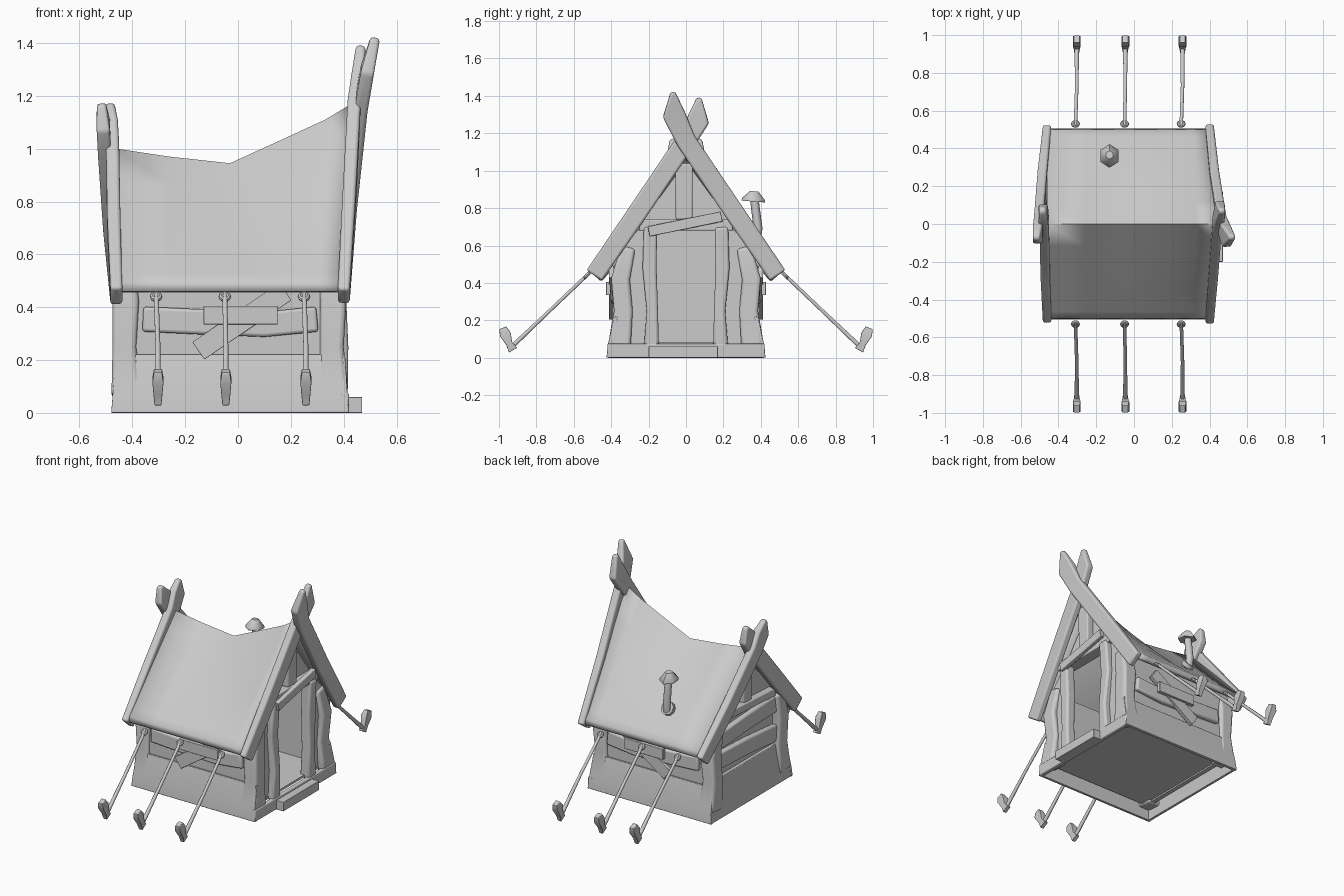
import bpy, bmesh, math
from mathutils import Vector

if "Cube" in bpy.data.objects:
    bpy.data.objects.remove(bpy.data.objects["Cube"])

GREY = (0.6, 0.6, 0.6, 1)
wood = bpy.data.materials.new("plain_grey")
wood.use_nodes = True
wood.diffuse_color = GREY
wood.node_tree.nodes["Principled BSDF"].inputs["Base Color"].default_value = GREY


def finish(name, bm, bevel=0, angle=50):
    bmesh.ops.recalc_face_normals(bm, faces=bm.faces)
    mesh = bpy.data.meshes.new(name)
    bm.to_mesh(mesh)
    bm.free()
    ob = bpy.data.objects.new(name, mesh)
    bpy.context.collection.objects.link(ob)
    mesh.materials.append(wood)
    if bevel:
        mod = ob.modifiers.new("soft_edges", "BEVEL")
        mod.width, mod.segments = bevel, 3
    bpy.ops.object.select_all(action="DESELECT")
    ob.select_set(True)
    bpy.context.view_layer.objects.active = ob
    bpy.ops.object.shade_smooth_by_angle(angle=math.radians(angle))
    return ob


def loft(name, path, sizes, sides=4, ref=(1, 0, 0), bevel=0, angle=50):
    """Sweep a box or round section along a path; sizes are full (ref, cross) widths."""
    bm = bmesh.new()
    pts = [Vector(p) for p in path]
    if len(sizes) == 1:
        sizes = sizes * len(pts)
    rings = []
    for i, p in enumerate(pts):
        t = (pts[min(i + 1, len(pts) - 1)] - pts[max(i - 1, 0)]).normalized()
        s = Vector(ref)
        s = (s - t * s.dot(t)).normalized()
        u = t.cross(s)
        grow = 0.5 * (math.sqrt(2) if sides == 4 else 1)
        a, b = sizes[i]
        ring = []
        for k in range(sides):
            ang = math.tau * (k + 0.5) / sides
            ring.append(bm.verts.new(p + s * math.cos(ang) * a * grow + u * math.sin(ang) * b * grow))
        rings.append(ring)
    for r, q in zip(rings, rings[1:]):
        for k in range(sides):
            j = (k + 1) % sides
            bm.faces.new((r[k], r[j], q[j], q[k]))
    bm.faces.new(rings[0])
    bm.faces.new(rings[-1])
    return finish(name, bm, bevel, angle)


def box(name, x0, x1, y0, y1, z0, z1, bevel=0.006):
    mid = (y0 + y1) / 2, (z0 + z1) / 2
    return loft(name, [(x0, *mid), (x1, *mid)], [(y1 - y0, z1 - z0)], ref=(0, 1, 0), bevel=bevel)


def plate(name, outline, x, depth):
    """Upright panel from a (y, z) outline."""
    bm = bmesh.new()
    face = bm.faces.new([bm.verts.new((x, y, z)) for y, z in outline])
    res = bmesh.ops.extrude_face_region(bm, geom=[face])
    verts = [v for v in res["geom"] if isinstance(v, bmesh.types.BMVert)]
    bmesh.ops.translate(bm, verts=verts, vec=(depth, 0, 0))
    return finish(name, bm)


# Sagging roof: ridge height by station, rolled eaves
bm = bmesh.new()
stations = [(-0.46, -0.46, 1.0), (-0.26, -0.26, 0.97), (-0.03, -0.03, 0.945),
            (0.2, 0.2, 1.05), (0.31, 0.33, 1.11), (0.39, 0.43, 1.17)]
rows = []
for eave_x, ridge_x, top in stations:
    half = [(0.505, 0.46), (0.5, 0.495), (0.465, 0.53)]
    half += [(0.465 * (1 - f), 0.53 + (top - 0.53) * f) for f in (0.25, 0.5, 0.75)]
    section = half + [(0, top)] + [(-y, z) for y, z in reversed(half)]
    rows.append([bm.verts.new((eave_x + (ridge_x - eave_x) * (z - 0.46) / (top - 0.46), y, z))
                 for y, z in section])
for a, b in zip(rows, rows[1:]):
    for k in range(len(a) - 1):
        bm.faces.new((a[k], a[k + 1], b[k + 1], b[k]))
roof = finish("roof", bm)
mod = roof.modifiers.new("thickness", "SOLIDIFY")
mod.thickness = 0.025
mod.offset = -1 if roof.data.polygons[0].normal.y > 0 else 1

# Crossed gable beams
slope = [(0.49, 0.44), (0.25, 0.79), (0.0, 1.16), (-0.065, 1.3), (-0.07, 1.42)]
low_slope = [(0.49, 0.44), (0.25, 0.71), (0.0, 1.0), (-0.05, 1.09), (-0.075, 1.17)]
widths = [(0.045, 0.1), (0.05, 0.105), (0.05, 0.105), (0.05, 0.12), (0.035, 0.025)]
for name, line, xs, side in (
        ("door_end_back_beam", slope, (0.4, 0.425, 0.465, 0.49, 0.52), 1),
        ("door_end_front_beam", slope, (0.4, 0.42, 0.44, 0.455, 0.465), -1),
        ("rear_end_back_beam", low_slope, (-0.46, -0.485, -0.505, -0.51, -0.517), 1),
        ("rear_end_front_beam", low_slope, (-0.46, -0.47, -0.475, -0.48, -0.485), -1)):
    drop = 0.03 if name == "door_end_front_beam" else 0
    path = [(x, side * y, z - (drop if y < 0 else 0)) for x, (y, z) in zip(xs, line)]
    loft(name, path, widths, bevel=0.012)

# Hollow room: rear wall, door-end gable, side walls and floor
plate("rear_end_wall", [(-0.36, 0.06), (0.36, 0.06), (0.36, 0.57), (0, 0.92), (-0.36, 0.57)], -0.42, 0.03)
plate("door_end_gable", [(-0.27, 0.68), (0.27, 0.68), (0, 1.05)], 0.33, 0.03)
for name, s in (("front_wall", -1), ("back_wall", 1)):
    box(name, -0.43, 0.37, s * 0.35 - 0.02, s * 0.35 + 0.02, 0.07, 0.57, 0)
box("floor", -0.42, 0.38, -0.36, 0.36, 0.07, 0.085, 0)

# Thin flared base boards
for name, s in (("front_base", -1), ("back_base", 1)):
    loft(name, [(-0.03, s * 0.415, 0), (-0.03, s * 0.41, 0.06), (-0.03, s * 0.375, 0.22)],
         [(0.9, 0.02), (0.89, 0.02), (0.87, 0.02)], bevel=0.004)
loft("rear_base", [(-0.468, 0, 0), (-0.462, 0, 0.08), (-0.435, 0, 0.25)],
     [(0.02, 0.84), (0.02, 0.82), (0.03, 0.74)], bevel=0.004)
box("door_sill", 0.39, 0.42, -0.42, 0.42, 0, 0.075)
box("door_step", 0.4, 0.47, -0.2, 0.17, 0, 0.06, 0.002)

# Wavy corner posts
for x, end in ((0.36, "door_end"), (-0.425, "rear_end")):
    for s, side in ((-1, "front"), (1, "back")):
        path = [(x, s * 0.355, 0.06), (x, s * 0.35, 0.12), (x - 0.005, s * 0.335, 0.25),
                (x, s * 0.35, 0.42), (x - 0.01, s * 0.31, 0.59)]
        loft(f"{end}_{side}_post", path,
             [(0.11, 0.12), (0.105, 0.115), (0.09, 0.1), (0.1, 0.1), (0.08, 0.08)], bevel=0.018)

# Door posts, wall infill and lintel
for s, side in ((-1, "front"), (1, "back")):
    loft(f"{side}_door_post", [(0.38, s * 0.185, 0.06), (0.385, s * 0.18, 0.25),
                               (0.375, s * 0.195, 0.48), (0.385, s * 0.19, 0.7)],
         [(0.07, 0.08), (0.065, 0.06), (0.065, 0.075), (0.07, 0.07)], bevel=0.014)
    plate(f"{side}_door_infill", [(s * y, z) for y, z in
                                  ((0.18, 0.07), (0.36, 0.07), (0.36, 0.57), (0.25, 0.69), (0.18, 0.69))],
          0.345, 0.03)
box("door_lintel", 0.345, 0.41, -0.25, 0.25, 0.68, 0.74)
loft("tilted_plank", [(0.42, -0.2, 0.675), (0.42, 0.19, 0.755)], [(0.03, 0.055)], bevel=0.004)
loft("door_end_king_post", [(0.38, -0.01, 0.74), (0.385, -0.01, 1.04)], [(0.05, 0.09)], bevel=0.008)

# Rear gable timbers
loft("rear_lintel", [(-0.44, -0.27, 0.605), (-0.44, 0.27, 0.635)], [(0.05, 0.05)], bevel=0.006)
loft("rear_king_post", [(-0.43, 0, 0.62), (-0.435, 0, 0.9)], [(0.04, 0.08)], bevel=0.008)
for z, tilt in ((0.34, 0.02), (0.5, -0.015)):
    loft("rear_wall_plank", [(-0.435, -0.3, z - tilt), (-0.44, 0, z + 0.01), (-0.435, 0.3, z + tilt)],
         [(0.04, 0.11)], bevel=0.012)

# Boarded-up side openings
for name, s in (("front", -1), ("back", 1)):
    loft(f"{name}_wall_log", [(-0.36, s * 0.375, 0.355), (-0.15, s * 0.38, 0.345),
                              (0.1, s * 0.38, 0.335), (0.3, s * 0.375, 0.355)],
         [(0.04, 0.095)], ref=(0, 1, 0), bevel=0.012)
    loft(f"{name}_diagonal_board", [(-0.15, s * 0.4, 0.235), (0.18, s * 0.4, 0.46)],
         [(0.025, 0.08)], ref=(0, 1, 0), bevel=0.003)
    loft(f"{name}_level_board", [(-0.13, s * 0.415, 0.37), (0.15, s * 0.415, 0.37)],
         [(0.025, 0.07)], ref=(0, 1, 0), bevel=0.003)

    # Guy ropes with eyelets and ground pegs
    for x in (-0.31, -0.05, 0.25):
        dx = 0.007 if x > 0 or x < -0.2 else 0.004
        loft(f"{name}_guy_rope", [(x, s * 0.52, 0.45), (x + dx, s * 0.73, 0.25), (x + dx, s * 0.93, 0.06)],
             [(0.02, 0.02), (0.02, 0.02), (0.026, 0.026)], sides=8)
        bpy.ops.mesh.primitive_torus_add(location=(x, s * 0.53, 0.44), rotation=(s * math.radians(-45), 0, 0),
                                         major_radius=0.014, minor_radius=0.01,
                                         major_segments=12, minor_segments=8)
        ring = bpy.context.object
        ring.name = f"{name}_eyelet"
        ring.data.materials.append(wood)
        bpy.ops.object.shade_smooth_by_angle()
        loft(f"{name}_peg", [(x + dx, s * 0.925, 0.04), (x + dx, s * 0.945, 0.075),
                             (x + dx, s * 0.966, 0.125), (x + dx, s * 0.98, 0.16)],
             [(0.026, 0.05), (0.034, 0.035), (0.042, 0.06), (0.03, 0.04)], bevel=0.003)

# Bent stovepipe with collar and hexagonal hat
loft("stovepipe", [(-0.13, 0.34, 0.66), (-0.13, 0.385, 0.645), (-0.13, 0.385, 0.69), (-0.13, 0.365, 0.85)],
     [(0.05, 0.05), (0.052, 0.05), (0.048, 0.048), (0.046, 0.046)], sides=10, angle=60)
loft("pipe_collar", [(-0.13, 0.36, 0.645), (-0.13, 0.382, 0.66)], [(0.085, 0.085)], sides=10)
loft("pipe_hat", [(-0.13, 0.36, 0.835), (-0.13, 0.361, 0.848), (-0.13, 0.366, 0.89)],
     [(0.11, 0.125), (0.11, 0.125), (0.045, 0.045)], sides=6)
